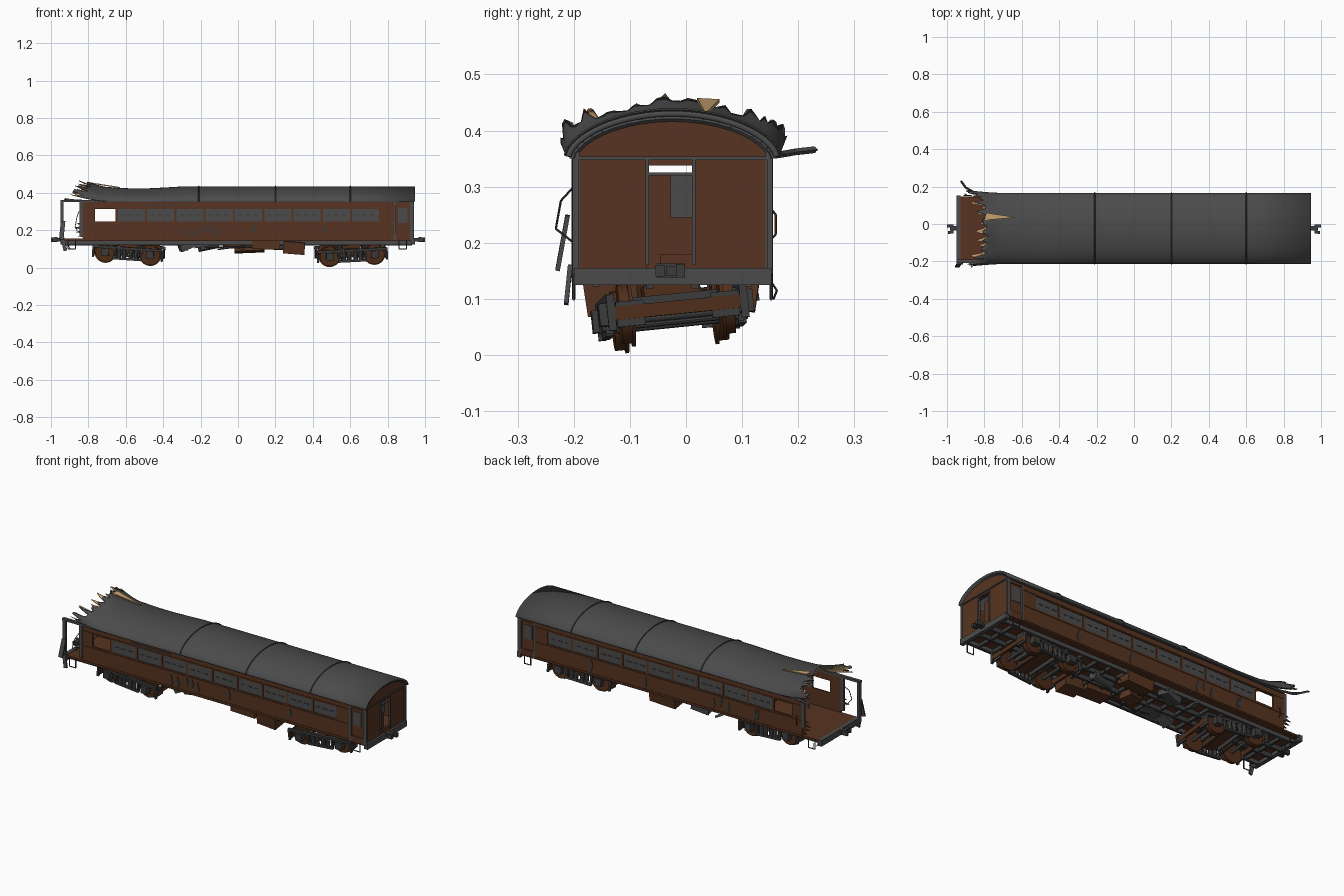
import bpy, bmesh, math, random
from mathutils import Matrix, Vector
random.seed(4)
C = -0.024          # centre line of the car body in y
HW = 0.176          # half width of the body
I4 = Matrix.Identity(4)


def material(name, rgb):
    m = bpy.data.materials.new(name)
    m.diffuse_color = (*rgb, 1)
    return m


BROWN = material("brown_paint", (0.095, 0.034, 0.015))
RUST = material("rust_brown", (0.078, 0.027, 0.010))
GREY = material("grey_metal", (0.070, 0.070, 0.070))
DARK = material("dark_metal", (0.045, 0.045, 0.045))
WOOD = material("bare_wood", (0.60, 0.38, 0.17))


def finish(name, bm, mat, M=I4, smooth=False):
    me = bpy.data.meshes.new(name)
    bmesh.ops.recalc_face_normals(bm, faces=bm.faces)
    bm.to_mesh(me)
    bm.free()
    me.materials.append(mat)
    o = bpy.data.objects.new(name, me)
    bpy.context.collection.objects.link(o)
    o.matrix_world = M
    if smooth:
        bpy.context.view_layer.objects.active = o
        o.select_set(True)
        bpy.ops.object.shade_smooth_by_angle(angle=math.radians(35))
        o.select_set(False)
    return o


def boxes(name, mat, items, M=I4):
    """Each item: x0, x1, y0, y1, z0, z1"""
    bm = bmesh.new()
    for b in items:
        mid = [(b[i] + b[i + 1]) / 2 for i in (0, 2, 4)]
        size = [abs(b[i + 1] - b[i]) for i in (0, 2, 4)]
        bmesh.ops.create_cube(bm, size=1, matrix=Matrix.Translation(mid) @ Matrix.Diagonal((*size, 1)))
    return finish(name, bm, mat, M)


def tubes(name, mat, items, M=I4, n=8, smooth=False):
    """Each item: start, end, radius"""
    bm = bmesh.new()
    for p, q, r in items:
        p, q = Vector(p), Vector(q)
        rot = (q - p).to_track_quat('Z', 'Y').to_matrix().to_4x4()
        bmesh.ops.create_cone(bm, cap_ends=True, segments=n, radius1=r, radius2=r, depth=(q - p).length,
                              matrix=Matrix.Translation((p + q) / 2) @ rot)
    return finish(name, bm, mat, M, smooth)


def path(name, mat, pts, r, n=6):
    return tubes(name, mat, [(a, b, r) for a, b in zip(pts, pts[1:])], n=n)


def plate(name, mat, pts, offset):
    """Flat polygon pushed out by an offset vector"""
    bm = bmesh.new()
    f = bm.faces.new([bm.verts.new(p) for p in pts])
    g = bmesh.ops.extrude_face_region(bm, geom=[f])
    bmesh.ops.translate(bm, vec=offset, verts=[v for v in g["geom"] if isinstance(v, bmesh.types.BMVert)])
    return finish(name, bm, mat)


def tilt(x, y, z, rx=0, ry=0, rz=0):
    return (Matrix.Translation((x, y, z)) @ Matrix.Rotation(rz, 4, 'Z')
            @ Matrix.Rotation(ry, 4, 'Y') @ Matrix.Rotation(rx, 4, 'X'))


def arch(t, half, base, rise):
    """Point on the roof cross-section, t from -1 to 1"""
    a = t * math.pi / 2
    return C + half * math.sin(a), base + rise * max(math.cos(a), 0) ** 1.2


# ---- roof: arched sheet with a dented, flared and torn end
def roof_sheet(name, mat, x0, ends, drop, thick):
    bm, n, rows = bmesh.new(), len(ends) - 1, []
    for j, e in enumerate(ends):
        t = 2 * j / n - 1
        y, z = arch(t, 0.190 - drop, 0.354, 0.081 - drop)
        base = [x for x in (0.945, 0.6, 0.2, -0.2, -0.3, -0.4, -0.5, -0.58, -0.64) if x <= x0]
        xs = base + [-0.70 + (e + 0.70) * k / 5 for k in range(6)]
        col = []
        for x in xs:
            s = max(0, (-0.70 - x) / 0.15) ** 1.5
            dip = 0.012 * math.sin(math.pi * min(1, max(0, (-0.25 - x) / 0.55))) ** 2 * (1 - t * t)
            col.append(bm.verts.new((x, y + 0.010 * s * t, z + s * (0.034 + 0.010 * math.cos(9 * t)) - dip)))
        rows.append(col)
    for a, b in zip(rows, rows[1:]):
        for k in range(len(a) - 1):
            bm.faces.new((a[k], b[k], b[k + 1], a[k + 1]))
    o = finish(name, bm, mat, smooth=True)
    if sum(p.normal.z for p in o.data.polygons) < 0:
        o.data.flip_normals()
    m = o.modifiers.new("thickness", 'SOLIDIFY')
    m.thickness, m.offset = thick, -1


N = 44
tear = [-0.775 - 0.06 * (2 * j / N - 1) ** 2 - random.choice((0, 0.01, 0.03, 0.06)) for j in range(N + 1)]
roof_sheet("roof", GREY, 0.945, tear, 0, 0.010)
roof_sheet("torn_roof_lining", WOOD, -0.64,
           [max(e, -0.85) - random.choice((-0.01, 0.0, 0.02, 0.045)) for e in tear], 0.011, 0.004)
plate("roof_split", WOOD, [(-0.80, 0.02, 0.452), (-0.79, 0.06, 0.45), (-0.63, 0.035, 0.425)], (0, 0, 0.006))
for x in (-0.21, 0.2, 0.6):                      # roof seams
    pts = [arch(-1 + k / 12, 0.191, 0.355, 0.082) for k in range(25)]
    path("roof_seam", DARK, [(x, *p) for p in pts], 0.003, 4)

# ---- end wall with doorway and gable
outline = [arch(-1 + k / 10, HW, 0.350, 0.071) for k in range(21)]
plate("gable", BROWN, [(0.925, *p) for p in outline], (0.010, 0, 0))
L, R = C - HW, C + HW
boxes("end_wall", BROWN, [(0.925, 0.935, L, -0.07, 0.15, 0.352), (0.925, 0.935, 0.015, R, 0.15, 0.352),
                          (0.925, 0.935, -0.07, 0.015, 0.338, 0.352), (0.925, 0.935, -0.045, 0.015, 0.15, 0.18)])
boxes("end_trim", GREY, [(0.93, 0.940, L, R, 0.348, 0.354), (0.93, 0.940, -0.072, -0.066, 0.16, 0.35),
                         (0.93, 0.940, 0.011, 0.017, 0.16, 0.35), (0.93, 0.940, -0.07, 0.015, 0.32, 0.325),
                         (0.92, 0.940, L - 0.002, L + 0.008, 0.15, 0.352), (0.92, 0.940, R - 0.008, R + 0.002, 0.15, 0.352)])
path("gable_trim", GREY, [(0.936, *p) for p in outline], 0.005, 4)
boxes("end_door", BROWN, [(0.895, 0.90, -0.07, 0.015, 0.155, 0.322)])
boxes("end_door_panel", GREY, [(0.90, 0.906, -0.028, 0.012, 0.245, 0.322)])

# ---- floor, headstocks and inside partitions
boxes("floor", BROWN, [(-0.935, 0.93, L + 0.004, R - 0.004, 0.143, 0.155)])
boxes("headstock", GREY, [(0.925, 0.947, L, R, 0.125, 0.155), (-0.95, -0.928, L, R, 0.125, 0.158)])
boxes("partition", BROWN, [(x, x + 0.006, L + 0.01, R - 0.01, 0.155, 0.322) for x in (-0.48, -0.17, 0.15, 0.46, 0.78)])
boxes("bench", GREY, [(x, x + 0.05, L + 0.03, R - 0.08, 0.155, 0.20) for x in (-0.44, -0.23, -0.12, 0.09, 0.2, 0.4, 0.51, 0.71)])

# ---- side walls: panels, windows, doors, trims
P, W0 = 0.1565, -0.648
for s, side in ((-1, "front"), (1, "back")):
    o, i = C + s * HW, C + s * (HW - 0.010)       # outer and inner wall faces
    cuts = [-0.765] + [W0 + P * k for k in range(10)]
    pillars = [(-0.83, -0.765, i, o, 0.24, 0.32), (0.76, 0.835, i, o, 0.24, 0.32)]
    pillars += [(c - 0.006, c + 0.006, i, o, 0.24, 0.32) for c in cuts[1:]]
    boxes(side + "_wall", BROWN, pillars + [(-0.83, 0.835, i, o, 0.143, 0.247), (-0.83, 0.835, i, o, 0.315, 0.354),
                                            (0.835, 0.925, i, o, 0.143, 0.18), (0.835, 0.925, i, o, 0.335, 0.354)])
    w = C + s * (HW - 0.003)
    boxes(side + "_window", GREY, [(c + 0.004, c + P - 0.004, i, w, 0.245, 0.317) for c in cuts[1:-1]])
    boxes(side + "_window_slot", DARK, [(c + 0.02 + 0.042 * k, c + 0.045 + 0.042 * k, w, w + s * 0.002, 0.279, 0.284)
                                        for c in cuts[1:-1] for k in range(3)])
    e = C + s * (HW + 0.003)
    boxes(side + "_moulding", BROWN, [(-0.83, 0.835, o, e, 0.234, 0.240), (-0.83, 0.835, o, e, 0.320, 0.324),
                                      (-0.83, 0.835, o, e, 0.150, 0.156)])
    boxes(side + "_door", BROWN, [(0.845, 0.925, i, C + s * (HW - 0.006), 0.16, 0.34)])
    boxes(side + "_door_window", GREY, [(0.855, 0.905, i, C + s * (HW - 0.003), 0.24, 0.318)])
    boxes(side + "_door_post", GREY, [(0.833, 0.845, i, e, 0.145, 0.352), (0.922, 0.936, i, e, 0.145, 0.352)])
    boxes(side + "_eave_rail", GREY, [(-0.95 if s < 0 else -0.83, 0.94, i, C + s * (HW + 0.008), 0.350, 0.362)])
    boxes(side + "_sole_bar", GREY, [(-0.93, 0.93, C + s * 0.13, C + s * 0.142, 0.122, 0.145)])
    # step stirrups
    for x in (-0.89, 0.88):
        path(side + "_step", DARK, [(x - 0.02, o, 0.15), (x - 0.02, o, 0.1), (x + 0.02, o, 0.1), (x + 0.02, o, 0.15)], 0.003)
    # torn shards and scars on the wall
    for k in range(7):
        x, z = random.uniform(-0.6, 0.5), random.uniform(0.175, 0.2)
        plate(side + "_scar", DARK, [(x, o, z + 0.045), (x + 0.012, o, z), (x + 0.003, o, z - 0.02), (x - 0.008, o, z + 0.01)],
              (0, s * 0.003, 0))
    # splintered wall stub by the open end
    for k in range(4):
        z = 0.16 + 0.022 * k
        plate(side + "_torn_board", BROWN, [(-0.82, i, z), (-0.82, i, z + 0.022), (-0.85 - 0.04 * random.random(), i, z + 0.008)],
              (0, s * 0.006, 0))
boxes("long_scar", DARK, [(-0.53, -0.28, L - 0.004, L, 0.332, 0.338)])

# ---- wrecked open end: posts, hanging strips, bent eave strip
boxes("corner_post", GREY, [(-0.95, -0.932, L - 0.004, L + 0.012, 0.13, 0.355), (-0.848, -0.828, L - 0.004, L + 0.01, 0.17, 0.355),
                            (-0.845, -0.828, R - 0.01, R + 0.003, 0.20, 0.352)])
boxes("hanging_strip", GREY, [(-0.012, 0.012, -0.004, 0.004, -0.05, 0.05)], tilt(-0.94, -0.22, 0.20, rx=-0.18, ry=0.1))
boxes("hanging_plank", GREY, [(-0.01, 0.01, -0.004, 0.004, -0.035, 0.035)], tilt(-0.93, -0.21, 0.125, rx=-0.1, ry=-0.2))
path("bent_handrail", DARK, [(-0.85, -0.2, 0.30), (-0.86, -0.223, 0.275), (-0.87, -0.232, 0.225), (-0.86, -0.2, 0.2)], 0.002)
path("grab_rail", RUST, [(-0.8, R, 0.26), (-0.8, 0.16, 0.25), (-0.8, 0.16, 0.215), (-0.8, R, 0.207)], 0.002)
path("bent_eave_strip", GREY, [(-0.80, 0.158, 0.356), (-0.86, 0.172, 0.358), (-0.90, 0.195, 0.362), (-0.925, 0.23, 0.366)], 0.006, 4)
plate("bent_eave_flap", GREY, [(-0.82, 0.158, 0.352), (-0.89, 0.18, 0.354), (-0.93, 0.234, 0.364), (-0.88, 0.165, 0.356)], (0, 0, 0.004))
for k in range(3):
    y = R - 0.04 * k
    path("dangling_wire", DARK, [(-0.90, y, 0.13), (-0.905, y + 0.01, 0.115), (-0.895, y + 0.004, 0.10)], 0.002)

# ---- couplers
for s in (-1, 1):
    boxes("coupler", DARK, [(s * 0.94, s * 0.985, C - 0.012, C + 0.012, 0.141, 0.158), (s * 0.965, s * 0.982, C - 0.028, C + 0.022, 0.138, 0.163),
                            (s * 0.98, s * 1.0, C + 0.006, C + 0.022, 0.138, 0.162), (s * 0.98, s * 0.994, C - 0.03, C - 0.014, 0.14, 0.16)])

# ---- underframe
boxes("centre_sill", DARK, [(-0.93, 0.93, C + s * 0.04 - 0.006, C + s * 0.04 + 0.006, 0.118, 0.145) for s in (-1, 1)])
boxes("cross_member", DARK, [(x / 100, x / 100 + 0.012, C - 0.14, C + 0.14, 0.125, 0.145) for x in range(-86, 90, 9)])
for s in (-1, 1):
    path("truss_rod", DARK, [(-0.32, C + s * 0.09, 0.135), (-0.15, C + s * 0.09, 0.108), (0.15, C + s * 0.09, 0.108), (0.32, C + s * 0.09, 0.135)], 0.004)


def hung_box(name, mat, x, y, z, a, b, c, rx=0, ry=0, rz=0):
    boxes(name, mat, [(-a / 2, a / 2, -b / 2, b / 2, -c / 2, c / 2)], tilt(x, y, z, rx, ry, rz))


hung_box("battery_box", BROWN, 0.15, -0.13, 0.125, 0.15, 0.085, 0.05, 0.05, 0.03)
hung_box("tool_box", BROWN, 0.30, -0.14, 0.110, 0.115, 0.08, 0.065, 0.15, 0.08)
hung_box("water_box", BROWN, 0.06, 0.085, 0.112, 0.16, 0.085, 0.055, -0.15, -0.04)
hung_box("spare_box", BROWN, -0.02, -0.05, 0.122, 0.1, 0.07, 0.035, 0.1, 0.1, 0.3)
hung_box("generator", GREY, -0.16, 0.08, 0.118, 0.10, 0.07, 0.04, -0.15, -0.2, 0.2)
hung_box("brake_box", GREY, -0.28, -0.10, 0.115, 0.07, 0.06, 0.035, 0.1, -0.4, 0.2)
hung_box("brake_plate", GREY, -0.19, -0.11, 0.125, 0.09, 0.08, 0.022, 0.1, -0.15)
hung_box("loose_plate", GREY, -0.30, 0.10, 0.115, 0.07, 0.05, 0.012, 0.2, 0.5, 0.2)
tubes("air_tank", GREY, [((0.13, C, 0.12), (0.27, C + 0.03, 0.115), 0.022)], n=14, smooth=True)
path("loose_pipe", DARK, [(-0.11, -0.12, 0.098), (0.03, -0.10, 0.115), (0.06, -0.1, 0.13)], 0.004)


# ---- bogies, knocked out of line
def bogie(M):
    for x in (-0.12, 0.12):
        wheel = []
        for s in (-1, 1):
            wheel += [((x, s * 0.083, 0), (x, s * 0.102, 0), 0.053), ((x, s * 0.078, 0), (x, s * 0.084, 0), 0.059)]
        tubes("wheels", RUST, wheel, M, 24, True)
        hubs = [((x, s * 0.10, 0), (x, s * 0.112, 0), 0.018) for s in (-1, 1)]
        tubes("axle", DARK, [((x, -0.125, 0), (x, 0.125, 0), 0.009)] + hubs, M, 12, True)
    frame, springs = [], []
    for s in (-1, 1):
        a, b = s * 0.112, s * 0.126
        frame += [(-0.185, 0.185, a, b, 0.022, 0.036), (-0.075, 0.075, a, b, -0.034, -0.022)]
        for x in (-1, 1):
            frame += [(x * 0.10, x * 0.14, s * 0.110, s * 0.138, -0.018, 0.022), (x * 0.068, x * 0.078, a, b, -0.03, 0.03),
                      (x * 0.18, x * 0.19, a, b, -0.03, 0.034), (x * 0.178, x * 0.186, s * 0.06, s * 0.11, -0.025, 0.02)]
            springs += [((x * k, s * 0.119, -0.024), (x * k, s * 0.119, 0.024), 0.012) for k in (0.018, 0.045)]
    boxes("bogie_frame", DARK, frame + [(x * 0.06, x * 0.072, -0.115, 0.115, 0.008, 0.03) for x in (-1, 1)], M)
    tubes("bogie_springs", GREY, springs, M, 10)
    boxes("bogie_bolster", RUST, [(-0.03, 0.03, -0.12, 0.12, 0.0, 0.032), (-0.05, 0.05, -0.05, 0.05, 0.03, 0.05)]
          + [(x * 0.176, x * 0.188, -0.112, 0.112, -0.012, 0.012) for x in (-1, 1)], M)
    tubes("brake_beam", DARK, [((x * 0.058, -0.1, -0.02), (x * 0.058, 0.1, -0.02), 0.005) for x in (-1, 1)], M)


bogie(tilt(0.605, C, 0.076, rx=0.10, ry=-0.05, rz=0.05))
bogie(tilt(-0.585, C, 0.082, rx=0.07, ry=0.07, rz=-0.04))
